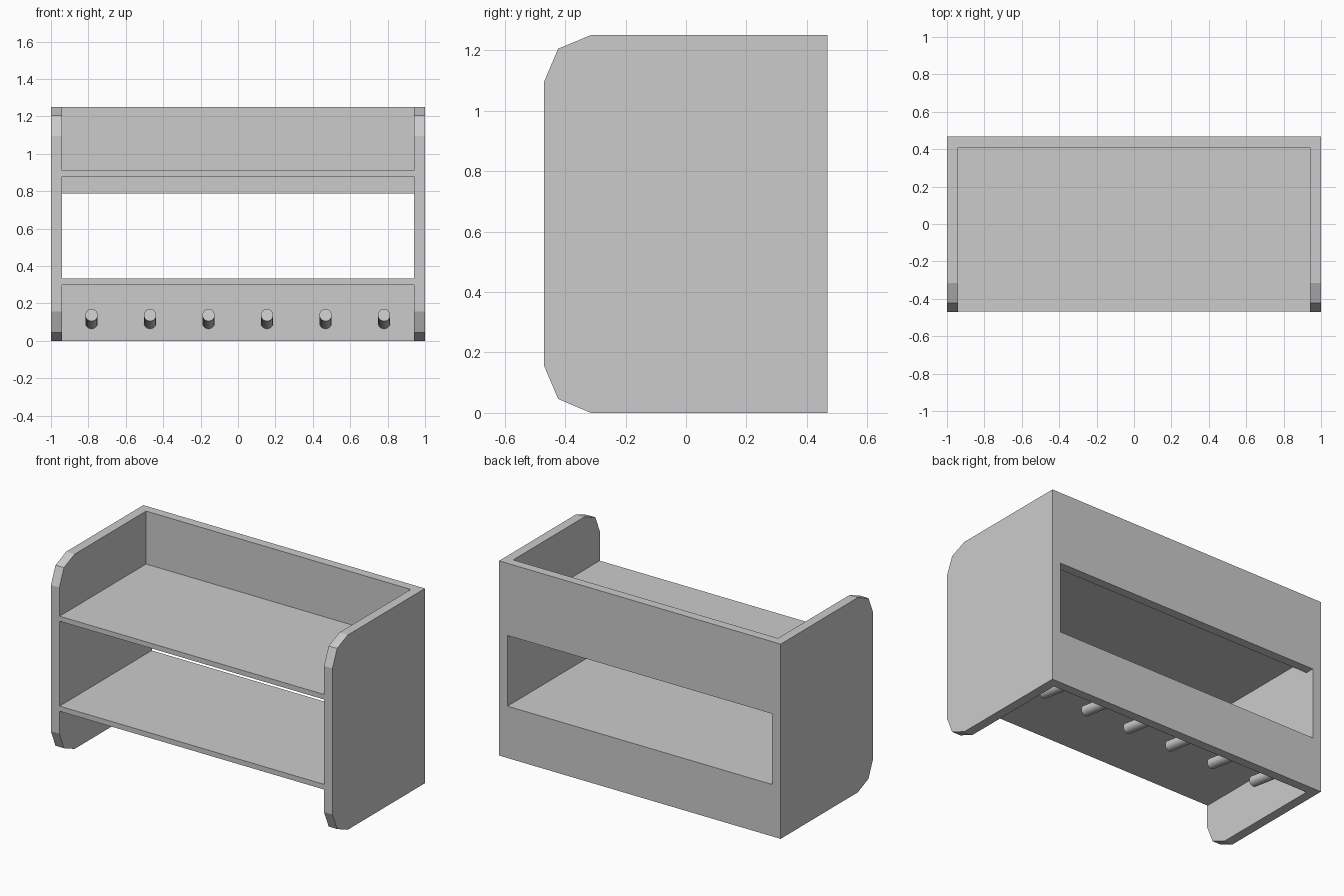
import bpy, bmesh, math
from mathutils import Matrix, Vector

if "Cube" in bpy.data.objects:
    bpy.data.objects.remove(bpy.data.objects["Cube"])

INNER, OUTER = 0.94, 1.0        # inside and outside faces of the side panels
FRONT, BACK_IN, BACK = -0.467, 0.41, 0.468


def finish(name, bm):
    bmesh.ops.recalc_face_normals(bm, faces=bm.faces)
    mesh = bpy.data.meshes.new(name)
    bm.to_mesh(mesh)
    bm.free()
    obj = bpy.data.objects.new(name, mesh)
    bpy.context.collection.objects.link(obj)
    return obj


def board(name, y0, y1, z0, z1):
    """Board spanning the gap between the side panels."""
    bm = bmesh.new()
    size = Matrix.Diagonal((2 * INNER, y1 - y0, z1 - z0, 1))
    place = Matrix.Translation((0, (y0 + y1) / 2, (z0 + z1) / 2))
    bmesh.ops.create_cube(bm, size=1, matrix=place @ size)
    return finish(name, bm)


def side_panel(name, x0, x1):
    """Upright panel with faceted front corners."""
    profile = [(BACK, 0), (BACK, 1.25), (-0.315, 1.25), (-0.423, 1.205),
               (-0.47, 1.095), (-0.47, 0.157), (-0.423, 0.046), (-0.315, 0)]
    bm = bmesh.new()
    face = bm.faces.new([bm.verts.new((x0, y, z)) for y, z in profile])
    new = bmesh.ops.extrude_face_region(bm, geom=[face])["geom"]
    bmesh.ops.translate(bm, vec=(x1 - x0, 0, 0),
                        verts=[v for v in new if isinstance(v, bmesh.types.BMVert)])
    return finish(name, bm)


def peg(name, x):
    """Round peg leaning slightly upwards out of the lower rail."""
    base, tip = Vector((x, BACK_IN + 0.02, 0.095)), Vector((x, 0.13, 0.138))
    axis = tip - base
    turn = axis.to_track_quat('Z', 'Y').to_matrix().to_4x4()
    bm = bmesh.new()
    bmesh.ops.create_cone(bm, cap_ends=True, segments=24, radius1=0.033, radius2=0.033,
                          depth=axis.length,
                          matrix=Matrix.Translation((base + tip) / 2) @ turn)
    obj = finish(name, bm)
    bpy.context.view_layer.objects.active = obj
    obj.select_set(True)
    bpy.ops.object.shade_smooth_by_angle(angle=math.radians(30))
    obj.select_set(False)


# Sides
side_panel("left_side", -OUTER, -INNER)
side_panel("right_side", INNER, OUTER)

# Shelves
board("upper_shelf", FRONT, BACK_IN, 0.878, 0.91)
board("lower_shelf", FRONT, BACK_IN, 0.30, 0.333)

# Back rails with the open gap between them
board("upper_back_rail", BACK_IN, BACK, 0.787, 1.25)
board("lower_back_rail", BACK_IN, BACK, 0, 0.333)

# Row of pegs under the lower shelf
for i in range(6):
    peg(f"peg_{i + 1}", -0.783 + i * 0.3128)
